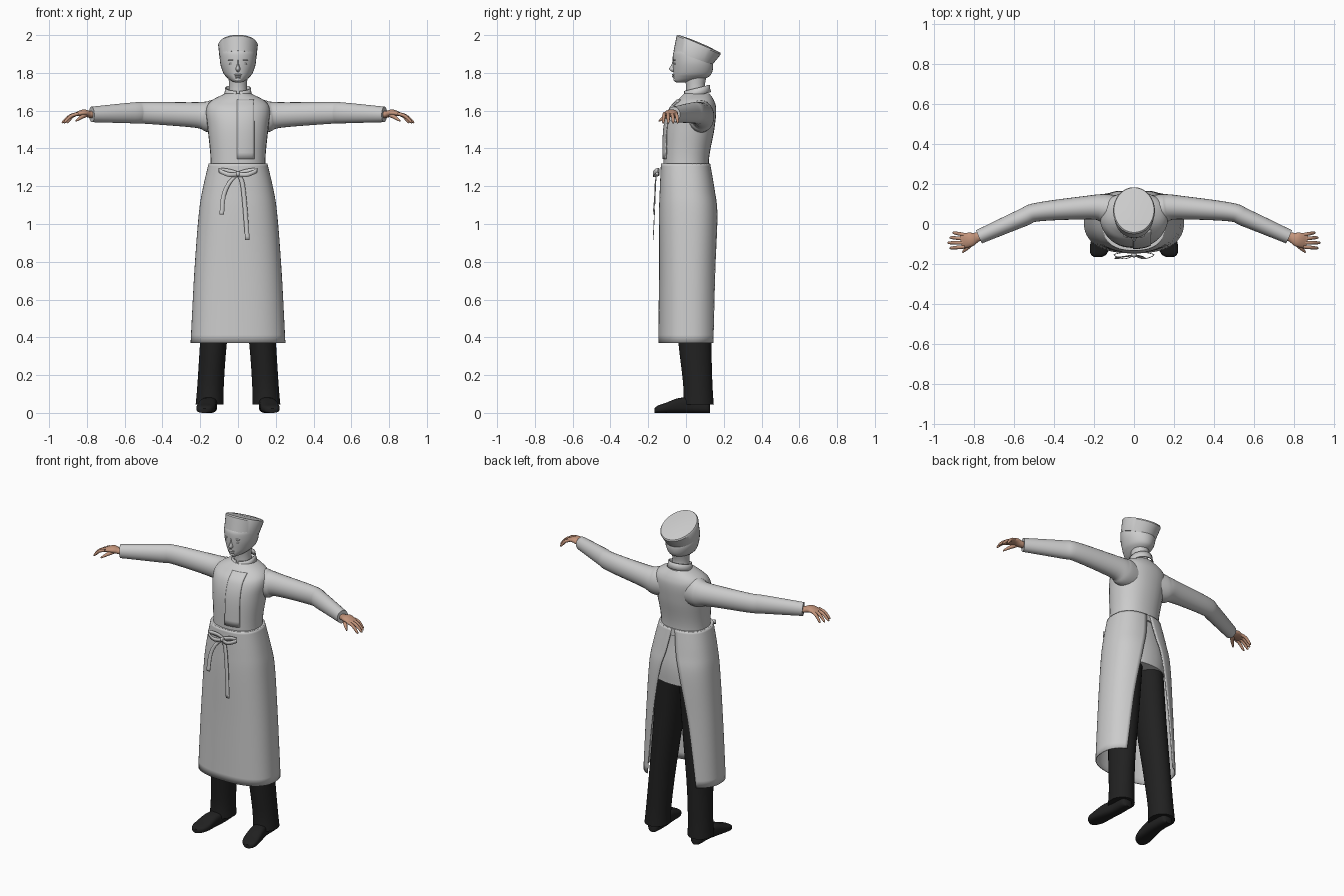
import bpy, bmesh, math
from mathutils import Vector

cube = bpy.data.objects.get("Cube")
if cube:
    bpy.data.objects.remove(cube, do_unlink=True)


def material(name, *colour):
    mat = bpy.data.materials.new(name)
    mat.use_nodes = True
    mat.diffuse_color = (*colour, 1)
    shader = mat.node_tree.nodes["Principled BSDF"]
    shader.inputs["Base Color"].default_value = (*colour, 1)
    return mat


GREY = material("light grey", .6, .6, .6)
SKIN = material("skin", .55, .3, .2)
BLACK = material("black", .015, .015, .015)
X, Y, UP = Vector((1, 0, 0)), Vector((0, 1, 0)), Vector((0, 0, 1))


def spline(rows, steps=6):
    """Smooth curve through rows of numbers."""
    out = []
    for i in range(len(rows) - 1):
        before, first = rows[max(i - 1, 0)], rows[i]
        second, after = rows[i + 1], rows[min(i + 2, len(rows) - 1)]
        for s in range(steps):
            t = s / steps
            out.append(tuple(
                b + t / 2 * (c - a + t * (2 * a - 5 * b + 4 * c - d + t * (3 * (b - c) + d - a)))
                for a, b, c, d in zip(before, first, second, after)))
    return out + [tuple(rows[-1])]


def power(value, exponent):
    return math.copysign(abs(value) ** exponent, value)


def ring(centre, u, v, width, depth, exponent=1, count=32, start=0):
    """Rounded outline; a start angle leaves a gap around +v."""
    points = []
    for i in range(count):
        t = start + 2 * (math.pi - start) * i / (count - 1 if start else count)
        points.append(Vector(centre) + u * width * power(math.sin(t), exponent)
                      + v * depth * power(math.cos(t), exponent))
    return points


def loft(name, rings, mat, closed=True, thick=0, mirror=False):
    """Skin a list of outlines."""
    bm = bmesh.new()
    grid = [[bm.verts.new(p) for p in r] for r in rings]
    count = len(rings[0])
    for low, high in zip(grid, grid[1:]):
        for i in range(count if closed else count - 1):
            j = (i + 1) % count
            bm.faces.new((low[i], low[j], high[j], high[i]))
    if closed:
        bm.faces.new(grid[0])
        bm.faces.new(grid[-1])
    bmesh.ops.recalc_face_normals(bm, faces=bm.faces)
    mesh = bpy.data.meshes.new(name)
    bm.to_mesh(mesh)
    bm.free()
    mesh.materials.append(mat)
    part = bpy.data.objects.new(name, mesh)
    bpy.context.collection.objects.link(part)
    bpy.ops.object.select_all(action="DESELECT")
    part.select_set(True)
    bpy.context.view_layer.objects.active = part
    bpy.ops.object.shade_smooth_by_angle(angle=math.radians(40))
    if thick:
        solid = part.modifiers.new("thickness", "SOLIDIFY")
        solid.thickness, solid.offset = thick, 0
    if mirror:
        part.modifiers.new("mirror", "MIRROR")


def column(name, rows, mat, exponent=1, mirror=False):
    """Rows of height, half width, front, back and optional sideways shift."""
    loft(name, [ring((sum(shift), (front + back) / 2, z), X, Y, half, (back - front) / 2, exponent)
                for z, half, front, back, *shift in spline(rows)], mat, mirror=mirror)


def limb(name, rows, mat):
    """Mirrored tube; rows of x, y, z, half width, half height."""
    points, rings = spline(rows), []
    for i, (x, y, z, half, tall) in enumerate(points):
        ahead, behind = points[min(i + 1, len(points) - 1)], points[max(i - 1, 0)]
        along = Vector(ahead[:3]) - Vector(behind[:3])
        side = along.cross(UP).normalized()
        rings.append(ring((x, y, z), side, side.cross(along).normalized(), half, tall, count=24))
    loft(name, rings, mat, mirror=True)


def ribbon(name, path, across):
    points = [Vector(p) for p in spline(path)]
    half = across * .012
    loft(name, [[p - half, p + half] for p in points], GREY, closed=False, thick=.004)


def ball(name, centre, width, depth, height, mirror=False):
    rings = []
    for k in range(-4, 5):
        t = math.radians(20 * k)
        rings.append(ring(Vector(centre) + UP * height * math.sin(t), X, Y,
                          width * math.cos(t), depth * math.cos(t), count=16))
    loft(name, rings, GREY, mirror=mirror)


# Jacket body
ROUND = .9
torso = [(.98, .17, -.12, .15), (1.1, .17, -.12, .15), (1.31, .145, -.12, .12),
         (1.5, .16, -.115, .15), (1.6, .17, -.09, .16), (1.65, .145, -.05, .15),
         (1.69, .07, -.01, .125)]
column("jacket_body", torso, GREY, ROUND)

# Overlapping front closure, following the chest
flap = []
for z, half, front, back in spline(torso):
    if 1.31 < z < 1.66:
        row = []
        for i in range(10):
            x = .01 * i - .005
            bulge = (1 - (abs(x) / half) ** (2 / ROUND)) ** (ROUND / 2)
            row.append((x, (front + back - (back - front) * bulge) / 2 - .003, z))
        flap.append(row)
loft("jacket_front_flap", flap, GREY, closed=False, thick=.006)

# Stand collar, higher at the nape and open at the throat
collar = []
for lift, radius in ((0, .073), (.02, .067), (.04, .065)):
    outline = ring((0, .058, 1.68 + lift), X, -Y, radius, radius, start=.12)
    collar.append([p + UP * (p.y - .058) / 4 for p in outline])
loft("collar", collar, GREY, closed=False, thick=.006)

# Sleeves, bent forward at the elbow
limb("sleeves", [(.07, .07, 1.57, .07, .085), (.15, .08, 1.57, .07, .085),
                 (.22, .083, 1.577, .06, .068), (.48, .06, 1.588, .047, .058),
                 (.56, .03, 1.588, .045, .055), (.775, -.064, 1.58, .036, .041)], GREY)

# Hands: palm, four fanned fingers and a thumb
limb("palms", [(.75, -.055, 1.58, .022, .02), (.785, -.066, 1.58, .024, .018),
               (.82, -.078, 1.588, .036, .018), (.865, -.086, 1.578, .034, .008)], SKIN)
lengths = {"little": .06, "ring": .075, "middle": .085, "index": .075}
for i, (finger, length) in enumerate(lengths.items()):
    base = Vector((.846, -.054 - .02 * i, 1.584))
    fan = math.radians(10 - 5 * i)
    reach = Vector((math.cos(fan), math.sin(fan), 0)) * length
    limb(finger + "_fingers", [(*(base + reach * t - UP * .05 * t * t), size, size)
                               for t, size in ((0, .009), (.5, .009), (.9, .007), (1, .003))], SKIN)
limb("thumbs", [(.8, -.08, 1.58, .013, .012), (.83, -.115, 1.565, .011, .01),
                (.858, -.142, 1.545, .004, .004)], SKIN)

# Apron wrapped round the hips, split down the back; the last number is half the split
WRAP = .82
apron = [(1.32, .153, -.13, .125, .01), (1.18, .185, -.136, .15, .035),
         (1.05, .205, -.14, .168, .07), (.75, .228, -.14, .168, .125),
         (.37, .248, -.144, .172, .17)]
loft("apron", [ring((0, (front + back) / 2, z), X, Y, half, (back - front) / 2, WRAP, 56,
                    math.asin((split / half) ** (1 / WRAP)))
               for z, half, front, back, split in spline(apron)],
     GREY, closed=False, thick=.006)
column("apron_waistband", [(1.28, .162, -.135, .132), (1.32, .156, -.132, .128)], GREY, WRAP)

# Apron bow and hanging ties
for name, side in (("right", -1), ("left", 1)):
    ribbon(name + "_bow_loop", [(0, -.145, 1.266), (side * .05, -.142, 1.28),
                                (side * .1, -.155, 1.284), (side * .05, -.174, 1.262),
                                (0, -.158, 1.262)], UP)
knot = (0, -.155, 1.265)
ball("bow_knot", knot, .014, .012, .014)
ribbon("right_tie", [knot, (-.045, -.163, 1.22), (-.076, -.166, 1.15), (-.086, -.174, 1.05)], X)
ribbon("left_tie", [knot, (.022, -.16, 1.22), (.036, -.165, 1.1), (.05, -.174, .915)], X)

# Trousers
column("trouser_legs", [(1.03, .084, -.09, .13, .075), (.7, .08, -.07, .13, .1),
                        (.37, .071, -.04, .134, .13), (.15, .07, -.015, .14, .145),
                        (.045, .074, -.015, .147, .15)], BLACK, mirror=True)

# Shoes, toes turned out a little; rows of y, x, half width, height
shoe = [(.128, .148, .018, .04), (.11, .15, .035, .065), (.03, .15, .04, .08),
        (-.04, .16, .046, .078), (-.11, .17, .05, .052), (-.15, .177, .04, .038),
        (-.166, .18, .018, .024)]
loft("shoes", [ring((x, y, tall / 2), X, UP, half, tall / 2, .7)
               for y, x, half, tall in spline(shoe)], BLACK, mirror=True)

# Neck and head
column("neck", [(1.66, .055, 0, .115), (1.73, .048, 0, .1), (1.8, .052, -.01, .115)], GREY)
column("head", [(1.75, .018, -.052, 0), (1.758, .036, -.062, .06), (1.775, .058, -.066, .113),
                (1.8, .078, -.067, .137), (1.85, .094, -.07, .143), (1.9, .094, -.069, .12),
                (1.925, .085, -.058, .09)], GREY)

# Facial features
column("nose", [(1.87, .006, -.071, 0), (1.845, .008, -.076, 0), (1.82, .014, -.09, 0),
                (1.805, .008, -.072, 0)], GREY)
ball("upper_lip", (0, -.064, 1.79), .02, .011, .005)
ball("lower_lip", (0, -.063, 1.78), .017, .011, .006)
ball("chin", (0, -.053, 1.765), .02, .014, .011)
ball("eyes", (.034, -.056, 1.848), .014, .008, .006, mirror=True)
ball("brows", (.034, -.058, 1.868), .019, .009, .004, mirror=True)

# Flared cap, tilted back, with a softly rounded crown
cap = []
for y, z, half, length, tilt in ((.037, 1.88, .098, .109, 20), (.067, 1.947, .105, .127, 23),
                                 (.07, 1.954, .1, .122, 23), (.072, 1.96, .04, .05, 23)):
    t = math.radians(tilt)
    cap.append(ring((0, y, z), X, Vector((0, math.cos(t), -math.sin(t))), half, length))
loft("cap", cap, GREY)
